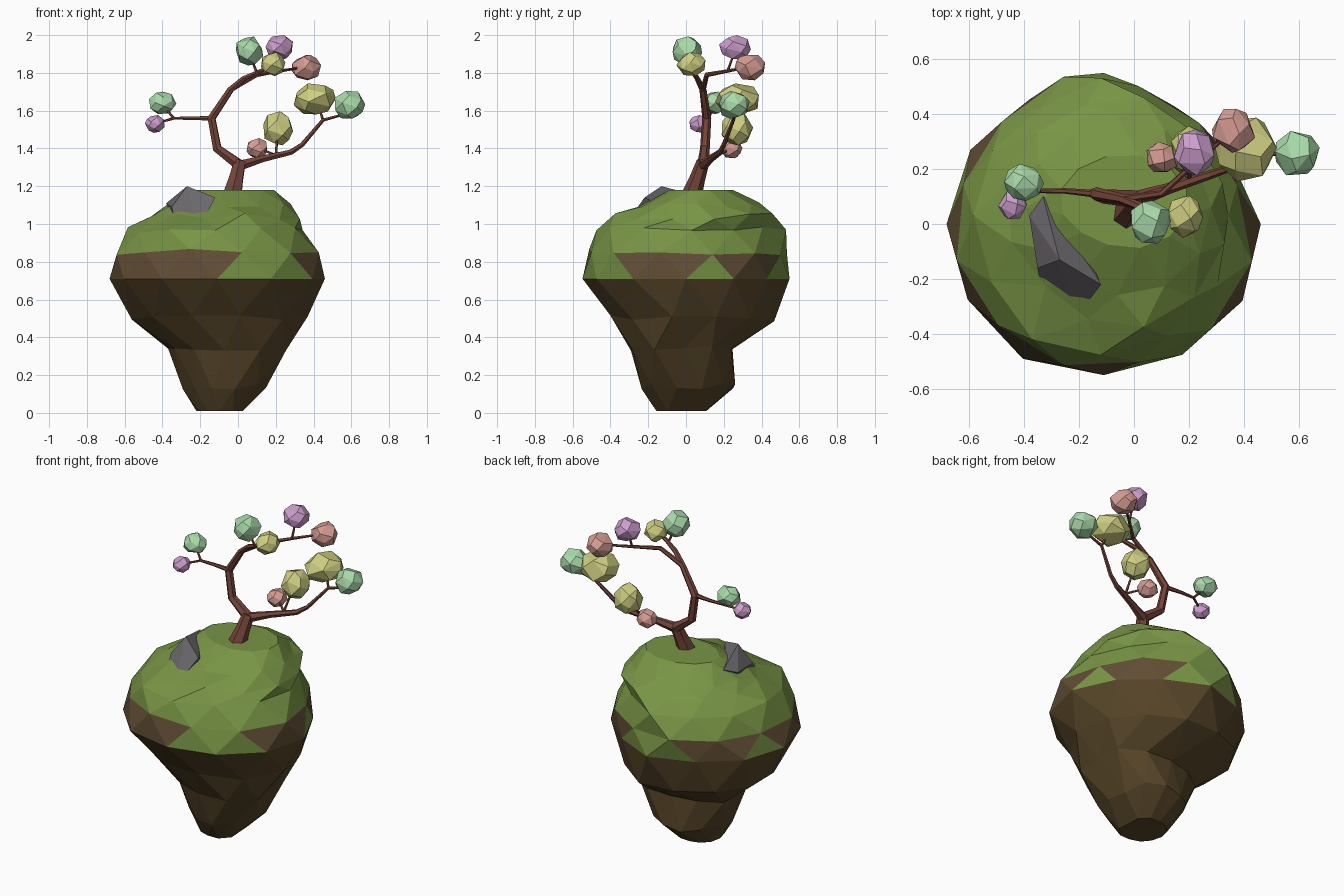
import bpy, bmesh, random
from math import sin, cos, pi, sqrt, degrees, atan2
from mathutils import Vector

if "Cube" in bpy.data.objects:
    bpy.data.objects.remove(bpy.data.objects["Cube"])

random.seed(4)


def material(name, rgb):
    m = bpy.data.materials.new(name)
    m.diffuse_color = (*rgb, 1)
    m.use_nodes = True
    m.node_tree.nodes["Principled BSDF"].inputs["Base Color"].default_value = m.diffuse_color
    return m


GRASS = material("grass", (0.19, 0.30, 0.06))
DIRT = material("dirt", (0.12, 0.075, 0.035))
DEEP = material("deep_dirt", (0.092, 0.058, 0.021))
STONE = material("stone", (0.15, 0.14, 0.155))
BARK = material("bark", (0.18, 0.06, 0.042))
LEAF = {"green": material("leaf_green", (0.40, 0.70, 0.40)),
        "yellow": material("leaf_yellow", (0.62, 0.62, 0.22)),
        "pink": material("leaf_pink", (0.62, 0.35, 0.62)),
        "red": material("leaf_red", (0.68, 0.34, 0.30))}


def finish(bm, name, *mats):
    bmesh.ops.recalc_face_normals(bm, faces=bm.faces[:])
    me = bpy.data.meshes.new(name)
    bm.to_mesh(me)
    bm.free()
    ob = bpy.data.objects.new(name, me)
    bpy.context.collection.objects.link(ob)
    for m in mats:
        me.materials.append(m)
    return ob


def hull(name, points, mat):
    bm = bmesh.new()
    for p in points:
        bm.verts.new(p)
    out = bmesh.ops.convex_hull(bm, input=bm.verts[:])
    junk = [g for g in out["geom_interior"] if isinstance(g, bmesh.types.BMVert)]
    bmesh.ops.delete(bm, geom=junk, context='VERTS')
    bmesh.ops.dissolve_limit(bm, angle_limit=0.2, verts=bm.verts[:], edges=bm.edges[:])
    return finish(bm, name, mat)


# floating island: staggered rings (cx, cy, rx, ry, z)
RINGS = [(-.10, -.02, .12, .13, .01), (-.08, .02, .21, .23, .14),
         (-.07, -.01, .31, .26, .34), (-.12, .05, .46, .43, .50),
         (-.11, .0, .57, .548, .71), (-.115, .01, .53, .53, .85),
         (-.12, .03, .47, .49, .97), (-.07, .04, .39, .41, 1.04),
         (-.06, .06, .33, .32, 1.10), (-.04, .08, .23, .17, 1.18)]
# how far each 30 degree sector departs from an ellipse: root, widest part, crown
ROOT = [1, 1.12, 1.1, .98, 1, 1.02, 1, 1, 1.03, 1.05, 1.2, 1.2]
WAIST = [1, .96, .92, 1, .97, .98, 1, 1, 1.03, 1, 1.1, 1.1]
BELT = [1, .92, .9, 1, .95, .98, 1, 1, 1.03, 1, 1, 1.02]
CROWN = [1, 1.03, 1.02, 1, .97, .98, 1, .93, .88, .97, 1.02, 1.02]
SHAPES = [ROOT] * 3 + [WAIST] + [BELT] * 3 + [CROWN] * 3
N = 12


def island():
    bm = bmesh.new()
    rows = []
    for i, (cx, cy, rx, ry, z) in enumerate(RINGS):
        fixed = i in (0, 4, 9)
        shape = SHAPES[i]
        row, wob = [], (0 if fixed else .03)
        for k in range(N):
            t = k + .5 * (i % 2)
            m = shape[k] if i % 2 == 0 else (shape[k] + shape[(k + 1) % N]) / 2 + .02
            m *= 1 + random.uniform(-wob, wob)
            a = 2 * pi * t / N
            dz = 0 if fixed else random.uniform(-.018, .018)
            row.append(bm.verts.new((cx + rx * m * cos(a), cy + ry * m * sin(a), z + dz)))
        rows.append(row)
    bm.faces.new(rows[0])
    tip = bm.verts.new((-.03, .08, 1.18))
    for k in range(N):
        bm.faces.new((rows[-1][k], rows[-1][(k + 1) % N], tip))
    for i in range(len(rows) - 1):
        lo, hi = rows[i], rows[i + 1]
        for k in range(N):
            n = (k + 1) % N
            if i % 2 == 0:
                bm.faces.new((lo[k], lo[n], hi[k]))
                bm.faces.new((lo[n], hi[n], hi[k]))
            else:
                bm.faces.new((lo[k], hi[n], hi[k]))
                bm.faces.new((lo[k], lo[n], hi[n]))
    # grass on top, with tongues hanging down to the widest ring
    for f in bm.faces:
        c = f.calc_center_median()
        a = degrees(atan2(c.y, c.x + .11)) % 360
        tongue = 270 < a < 318 or 5 < a < 25 or 75 < a < 112 or 160 < a < 178
        if c.z > .86 or (c.z > .73 and tongue):
            f.material_index = 0
        else:
            f.material_index = 1 if c.z > .73 else 2
    finish(bm, "island", GRASS, DIRT, DEEP)


island()

# rock ridge poking out of the grass
hull("rock", [(-.27, -.13, 1.2), (-.33, .10, 1.14), (-.38, .03, 1.11), (-.35, -.16, 1.09),
              (-.33, -.27, .97), (-.21, -.34, .97), (-.12, -.22, 1.14), (-.22, .02, 1.02),
              (-.25, -.05, .9)], STONE)


# tapering six-sided branches from (x, y, z, radius) points
def branch(name, pts, sides=6):
    bm = bmesh.new()
    ps = [Vector(p[:3]) for p in pts]
    rows, ref = [], Vector((.1, 1, .05))
    for i, p in enumerate(ps):
        t = (ps[min(i + 1, len(ps) - 1)] - ps[max(i - 1, 0)]).normalized()
        u = (ref - t * ref.dot(t)).normalized()
        v = t.cross(u)
        ref = u
        r = pts[i][3]
        rows.append([bm.verts.new(p + r * (u * cos(2 * pi * k / sides) + v * sin(2 * pi * k / sides)))
                     for k in range(sides)])
    for a, b in zip(rows, rows[1:]):
        for k in range(sides):
            n = (k + 1) % sides
            bm.faces.new((a[k], a[n], b[n], b[k]))
    bm.faces.new(rows[0])
    bm.faces.new(rows[-1])
    finish(bm, name, BARK)


branch("trunk", [(-.03, .03, 1.15, .055), (-.01, .06, 1.24, .042), (.01, .09, 1.33, .034)])
branch("left_limb", [(.01, .09, 1.31, .032), (-.11, .10, 1.40, .026), (-.14, .11, 1.56, .024),
                     (-.04, .09, 1.71, .019), (.03, .06, 1.77, .015), (.12, .03, 1.81, .012),
                     (.17, .03, 1.83, .008)])
branch("right_limb", [(.01, .09, 1.31, .03), (.13, .13, 1.345, .02), (.28, .18, 1.38, .016),
                      (.34, .20, 1.42, .013), (.45, .25, 1.55, .010), (.56, .26, 1.58, .007)])
branch("upper_limb", [(-.04, .09, 1.71, .015), (.10, .11, 1.79, .013), (.22, .22, 1.81, .009),
                      (.35, .33, 1.83, .006)])
branch("left_side_limb", [(-.14, .11, 1.56, .014), (-.25, .12, 1.56, .010), (-.34, .12, 1.56, .008)])
TWIGS = [((-.34, .12, 1.56), (-.40, .15, 1.63)), ((-.34, .12, 1.56), (-.44, .07, 1.53)),
         ((.10, .03, 1.80), (.06, .01, 1.90)), ((.22, .22, 1.81), (.22, .26, 1.92)),
         ((.45, .25, 1.55), (.42, .28, 1.64)), ((.21, .16, 1.36), (.11, .24, 1.40)),
         ((.20, .16, 1.36), (.21, .26, 1.50))]
for i, (a, b) in enumerate(TWIGS):
    branch(f"twig_{i + 1}", [(*a, .008), (*b, .005)], 5)

# faceted leaf clusters: colour, centre, radii
CLUSTERS = [("green", (.06, .005, 1.915), (.078, .08, .078)),
            ("pink", (.22, .26, 1.933), (.075, .085, .067)),
            ("yellow", (.185, .03, 1.845), (.066, .077, .064)),
            ("red", (.36, .34, 1.83), (.08, .08, .07)),
            ("yellow", (.405, .275, 1.66), (.115, .12, .085)),
            ("green", (.59, .255, 1.63), (.083, .083, .078)),
            ("yellow", (.21, .27, 1.505), (.082, .086, .093)),
            ("red", (.10, .24, 1.40), (.06, .056, .055)),
            ("green", (-.40, .15, 1.64), (.074, .067, .06)),
            ("pink", (-.44, .07, 1.53), (.052, .055, .047))]
for i, (col, c, r) in enumerate(CLUSTERS):
    pts, n, spin = [], 20, random.uniform(0, 6)
    for k in range(n):
        z = 1 - (2 * k + 1) / n
        a = spin + k * pi * (3 - sqrt(5)) + random.uniform(-.25, .25)
        q = sqrt(1 - z * z)
        s = random.uniform(.98, 1.07)
        pts.append(Vector((c[0] + s * r[0] * q * cos(a), c[1] + s * r[1] * q * sin(a), c[2] + s * r[2] * z)))
    hull(f"leaf_cluster_{i + 1}", pts, LEAF[col])
